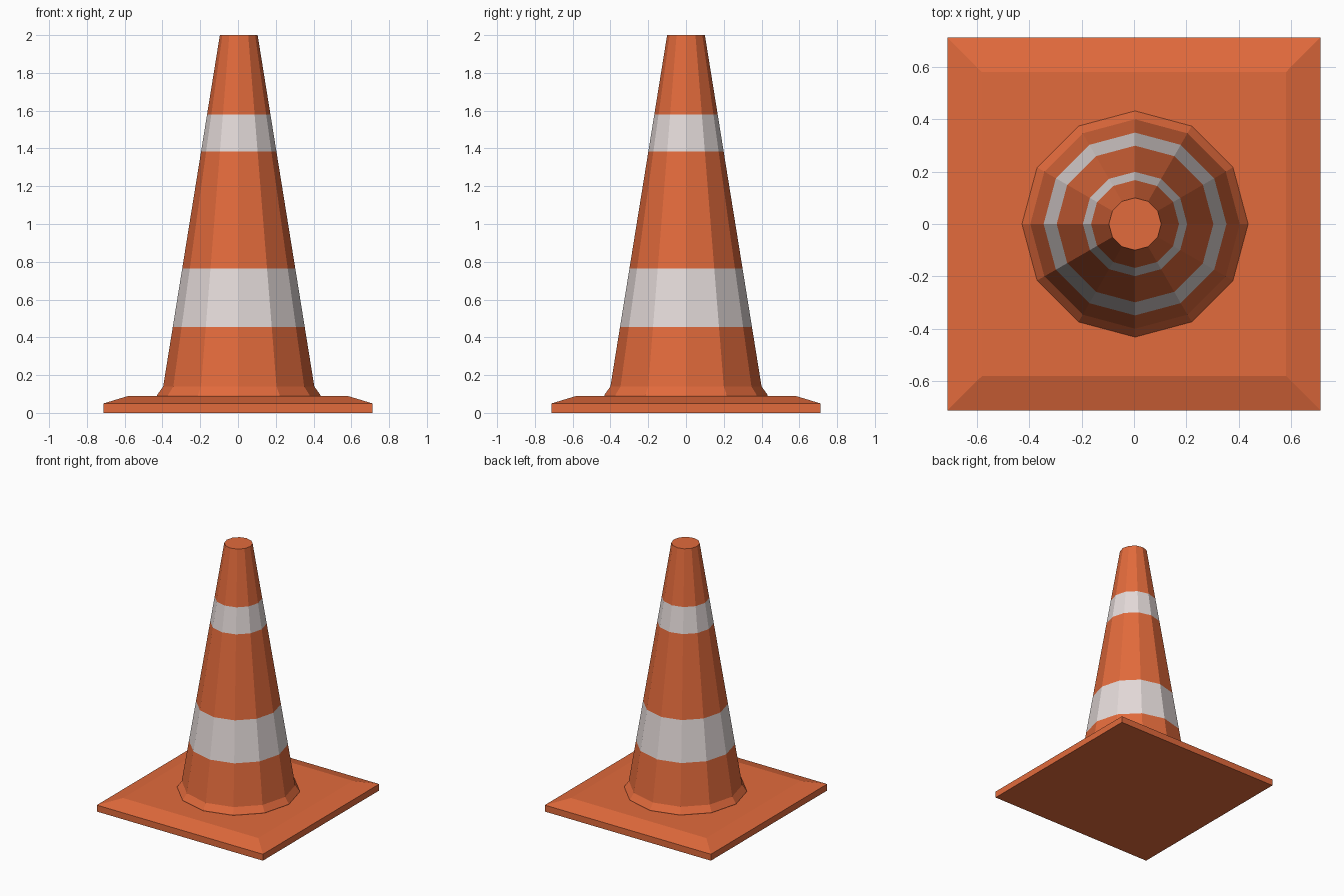
import bpy, bmesh, math

if "Cube" in bpy.data.objects:
    bpy.data.objects.remove(bpy.data.objects["Cube"])


def material(name, rgb):
    m = bpy.data.materials.new(name)
    m.diffuse_color = (*rgb, 1)
    m.use_nodes = True
    m.node_tree.nodes["Principled BSDF"].inputs["Base Color"].default_value = m.diffuse_color
    return m


orange = material("orange", (0.76, 0.145, 0.045))
white = material("reflective_white", (0.77, 0.70, 0.69))


def loft(name, rings, sides, phase, cx, mats, striped=()):
    """Stack of regular polygons (radius, z), capped; striped = white spans."""
    bm = bmesh.new()
    prev = None
    for r, z in rings:
        ring = [bm.verts.new((cx + r * math.cos(phase + math.tau * i / sides),
                              r * math.sin(phase + math.tau * i / sides), z))
                for i in range(sides)]
        if prev is None:
            bm.faces.new(ring[::-1])
        else:
            for i in range(sides):
                j = (i + 1) % sides
                f = bm.faces.new((prev[i], prev[j], ring[j], ring[i]))
                mid = f.calc_center_median().z
                f.material_index = int(any(a < mid < b for a, b in striped))
        prev = ring
    bm.faces.new(prev)
    me = bpy.data.meshes.new(name)
    bm.to_mesh(me)
    bm.free()
    for m in mats:
        me.materials.append(m)
    ob = bpy.data.objects.new(name, me)
    bpy.context.collection.objects.link(ob)
    return ob


# Square base plate with bevelled top
k = math.sqrt(2)
loft("base_plate", [(0.712 * k, 0), (0.712 * k, 0.05), (0.58 * k, 0.09)],
     4, math.pi / 4, 0, [orange])

# Twelve-sided cone with flared foot and two white bands
bands = [(0.455, 0.765), (1.385, 1.58)]
wall = lambda z: 0.40 + (0.10 - 0.40) * (z - 0.14) / 1.86
heights = [0.14] + [z for b in bands for z in b] + [2.0]
loft("cone_body", [(0.432, 0.088), (0.432, 0.095)] + [(wall(z), z) for z in heights],
     12, 0, 0.004, [orange, white], bands)
